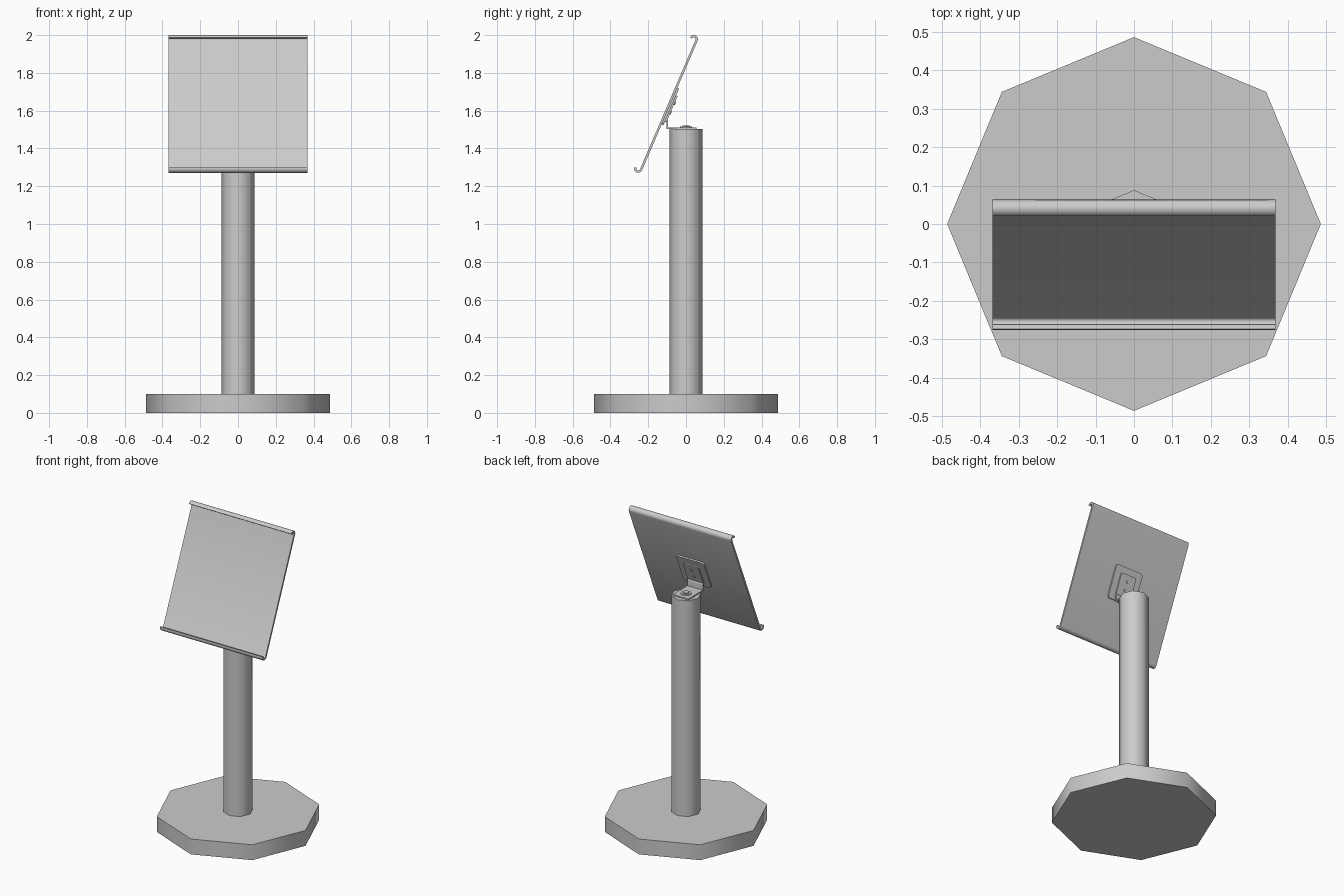
import bpy, bmesh
from math import sin, cos, pi, radians, atan2
from mathutils import Vector, Matrix

if "Cube" in bpy.data.objects:
    bpy.data.objects.remove(bpy.data.objects["Cube"])

BOTTOM = Vector((0, -0.253, 1.293))   # centre of lower lip curl
TOP = Vector((0, 0.041, 1.978))       # centre of upper lip curl
LENGTH = (TOP - BOTTOM).length
TILT = atan2(TOP.y - BOTTOM.y, TOP.z - BOTTOM.z)
# panel frame: local y = back normal, local z = up the slope
FRAME = Matrix.Translation(BOTTOM) @ Matrix.Rotation(-TILT, 4, 'X')


def add(name, bm, smooth=None, matrix=Matrix()):
    bmesh.ops.recalc_face_normals(bm, faces=bm.faces)
    bm.transform(matrix)
    mesh = bpy.data.meshes.new(name)
    bm.to_mesh(mesh)
    bm.free()
    ob = bpy.data.objects.new(name, mesh)
    bpy.context.collection.objects.link(ob)
    if smooth:
        bpy.ops.object.select_all(action='DESELECT')
        ob.select_set(True)
        bpy.context.view_layer.objects.active = ob
        bpy.ops.object.shade_smooth_by_angle(angle=radians(smooth))
    return ob


def prism(name, points, offset, smooth=None, matrix=Matrix()):
    """Outline of 3D points pushed along an offset vector."""
    bm = bmesh.new()
    face = bm.faces.new([bm.verts.new(p) for p in points])
    new = bmesh.ops.extrude_face_region(bm, geom=[face], use_keep_orig=True)['geom']
    bmesh.ops.translate(bm, vec=offset, verts=[g for g in new if isinstance(g, bmesh.types.BMVert)])
    return add(name, bm, smooth, matrix)


def ring(r, n, z, x=0, y=0):
    return [(x + r * cos(2 * pi * i / n), y + r * sin(2 * pi * i / n), z) for i in range(n)]


def ribbon(name, path, thick, half, smooth=None):
    """Sheet following a (y, z) path, extruded across x."""
    pts = [Vector(p) for p in path]
    left, right = [], []
    for i, p in enumerate(pts):
        a = (p - pts[i - 1]).normalized() if i else (pts[1] - p).normalized()
        b = (pts[i + 1] - p).normalized() if i < len(pts) - 1 else a
        t = (a + b).normalized()
        n = Vector((-t.y, t.x)) * (thick / 2 / max(t.dot(a), 0.3))
        left.append(p + n)
        right.append(p - n)
    outline = [(-half, p.x, p.y) for p in left + right[::-1]]
    return prism(name, outline, (2 * half, 0, 0), smooth)


def plate(name, w, s0, s1, d0, d1, r):
    """Round-cornered plate lying on the back of the panel."""
    pts = []
    corners = [(w - r, s1 - r), (r - w, s1 - r), (r - w, s0 + r), (w - r, s0 + r)]
    for k, (cx, cz) in enumerate(corners):
        for j in range(4):
            a = pi / 2 * (k + j / 3)
            pts.append((cx + r * cos(a), d0, cz + r * sin(a)))
    return prism(name, pts, (0, d1 - d0, 0), None, FRAME)


# base and post
prism("base", ring(0.486, 8, 0), (0, 0, 0.1), 50)
prism("post", ring(0.088, 8, 0.1), (0, 0, 1.403), 50)

# display panel with curled lips facing forward
R = 0.016
curl = [pi + pi * i / 8 for i in range(9)]
local = [(R * cos(a), R * sin(a)) for a in curl]
local += [(R * cos(a - pi), LENGTH + R * sin(a - pi)) for a in curl]
world = [FRAME @ Vector((0, d, s)) for d, s in local]
ribbon("display_panel", [(p.y, p.z) for p in world], 0.012, 0.368, 40)

# mounting plates on the back
BACK = R + 0.006
plate("back_plate", 0.10, 0.265, 0.475, BACK - 0.002, BACK + 0.010, 0.018)
plate("bracket_plate", 0.056, 0.285, 0.435, BACK + 0.009, BACK + 0.018, 0.010)

# two screws holding the bracket
for i, s in enumerate((0.34, 0.395)):
    m = FRAME @ Matrix.Translation((0, BACK + 0.017, s)) @ Matrix.Rotation(-pi / 2, 4, 'X')
    prism(f"bracket_screw_{i + 1}", ring(0.009, 8, 0), (0, 0, 0.006), None, m)

# bent tab from the bracket to the post top
start = FRAME @ Vector((0, BACK + 0.0135, 0.30))
ribbon("bracket_tab", [(start.y, start.z), (-0.098, 1.545), (-0.098, 1.507), (0.055, 1.507)],
       0.008, 0.056)

# bolt and washer on the post top
prism("post_washer", ring(0.032, 12, 1.510), (0, 0, 0.005))
prism("post_bolt", ring(0.021, 6, 1.514), (0, 0, 0.008))
